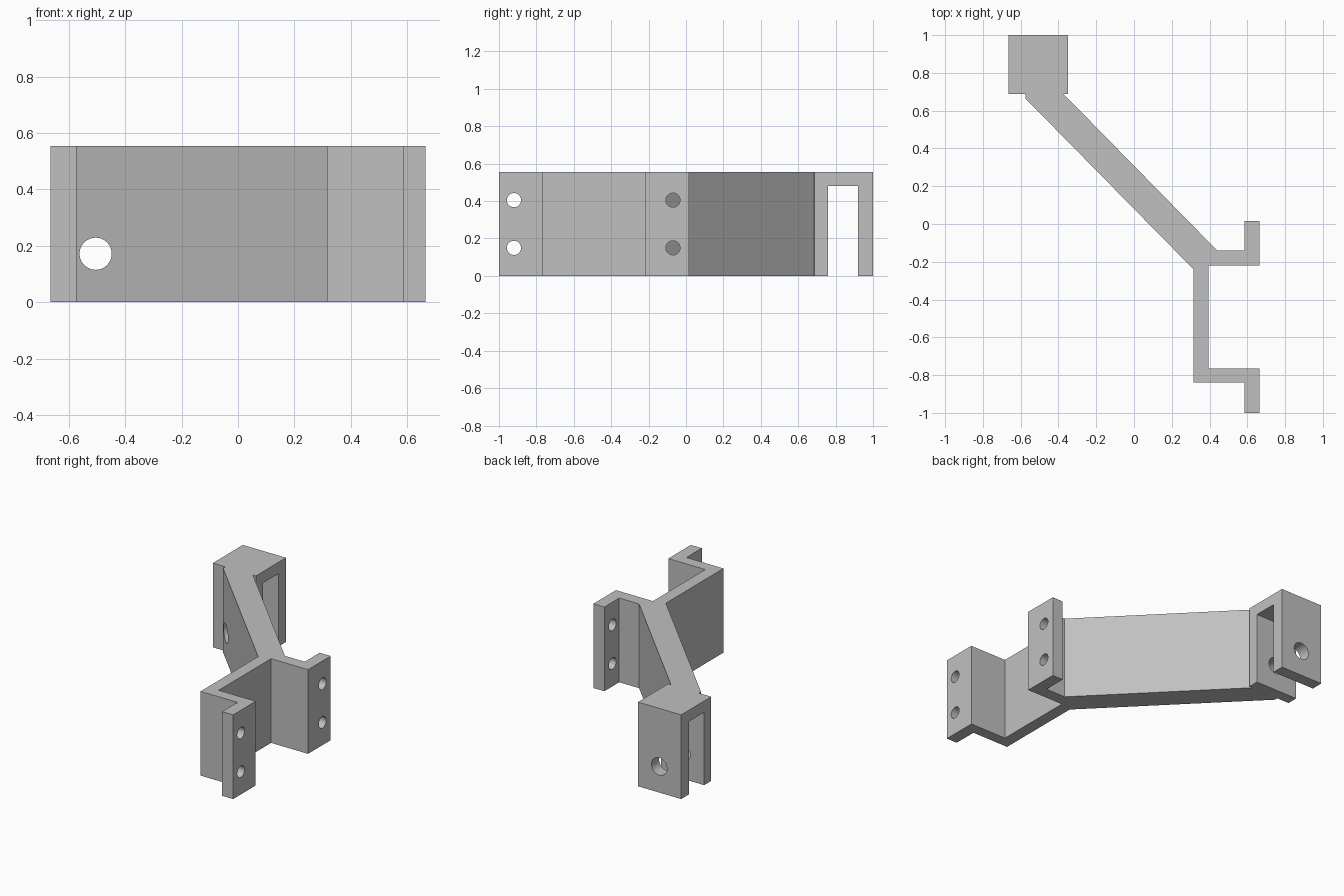
import bpy, bmesh
from math import pi
from mathutils import Matrix, Vector

if "Cube" in bpy.data.objects:
    bpy.data.objects.remove(bpy.data.objects["Cube"])

HEIGHT = 0.555

grey = bpy.data.materials.new("plain grey")
grey.use_nodes = True
colour = (0.53, 0.53, 0.53, 1)
grey.diffuse_color = colour
grey.node_tree.nodes["Principled BSDF"].inputs["Base Color"].default_value = colour


def finish(bm, name):
    bmesh.ops.recalc_face_normals(bm, faces=bm.faces)
    mesh = bpy.data.meshes.new(name)
    bm.to_mesh(mesh)
    bm.free()
    mesh.materials.append(grey)
    obj = bpy.data.objects.new(name, mesh)
    bpy.context.collection.objects.link(obj)
    return obj


def box(name, low, high):
    low, high = Vector(low), Vector(high)
    bm = bmesh.new()
    bmesh.ops.create_cube(bm, size=1, matrix=Matrix.Translation((low + high) / 2)
                          @ Matrix.Diagonal((*(high - low), 1)))
    return finish(bm, name)


def rod(name, centre, radius, length, axis):
    turn = Matrix.Rotation(pi / 2, 4, "Y" if axis == "X" else "X")
    bm = bmesh.new()
    bmesh.ops.create_cone(bm, cap_ends=True, segments=48, radius1=radius, radius2=radius,
                          depth=length, matrix=Matrix.Translation(centre) @ turn)
    return finish(bm, name)


def combine(target, tool, operation):
    mod = target.modifiers.new(operation.lower(), "BOOLEAN")
    mod.operation, mod.object, mod.solver = operation, tool, "EXACT"
    bpy.context.view_layer.objects.active = target
    bpy.ops.object.modifier_apply(modifier=mod.name)
    bpy.data.objects.remove(tool)


# Bracket plan: diagonal arm, front web and two stepped flanges
outline = [
    (-0.575, 0.72), (-0.575, 0.665), (0.315, -0.24), (0.315, -0.84),
    (0.585, -0.84), (0.585, -1), (0.665, -1), (0.665, -0.765),
    (0.395, -0.765), (0.395, -0.22), (0.665, -0.22), (0.665, 0.015),
    (0.585, 0.015), (0.585, -0.14), (0.44, -0.14), (-0.37, 0.685), (-0.37, 0.72),
]
bm = bmesh.new()
face = bm.faces.new([bm.verts.new((x, y, 0)) for x, y in outline])
top = bmesh.ops.extrude_face_region(bm, geom=[face])["geom"]
bmesh.ops.translate(bm, vec=(0, 0, HEIGHT),
                    verts=[v for v in top if isinstance(v, bmesh.types.BMVert)])
bracket = finish(bm, "angled_bracket")

# Fork block at the back end, slotted from below
combine(bracket, box("fork_block", (-0.665, 0.687, 0), (-0.35, 1, HEIGHT)), "UNION")
combine(bracket, box("fork_slot", (-0.8, 0.76, -0.1), (-0.2, 0.92, 0.48)), "DIFFERENCE")

# Pivot hole through the fork and the end of the arm
combine(bracket, rod("pivot_hole", (-0.505, 0.8, 0.172), 0.057, 0.7, "Y"), "DIFFERENCE")

# Screw holes in both flanges
for y in (-0.92, -0.07):
    for z in (0.15, 0.405):
        combine(bracket, rod("screw_hole", (0.625, y, z), 0.038, 0.16, "X"), "DIFFERENCE")

# Smooth hole walls, crisp edges elsewhere
bpy.ops.object.select_all(action="DESELECT")
bracket.select_set(True)
bpy.context.view_layer.objects.active = bracket
bpy.ops.object.shade_smooth_by_angle(angle=pi / 6)
